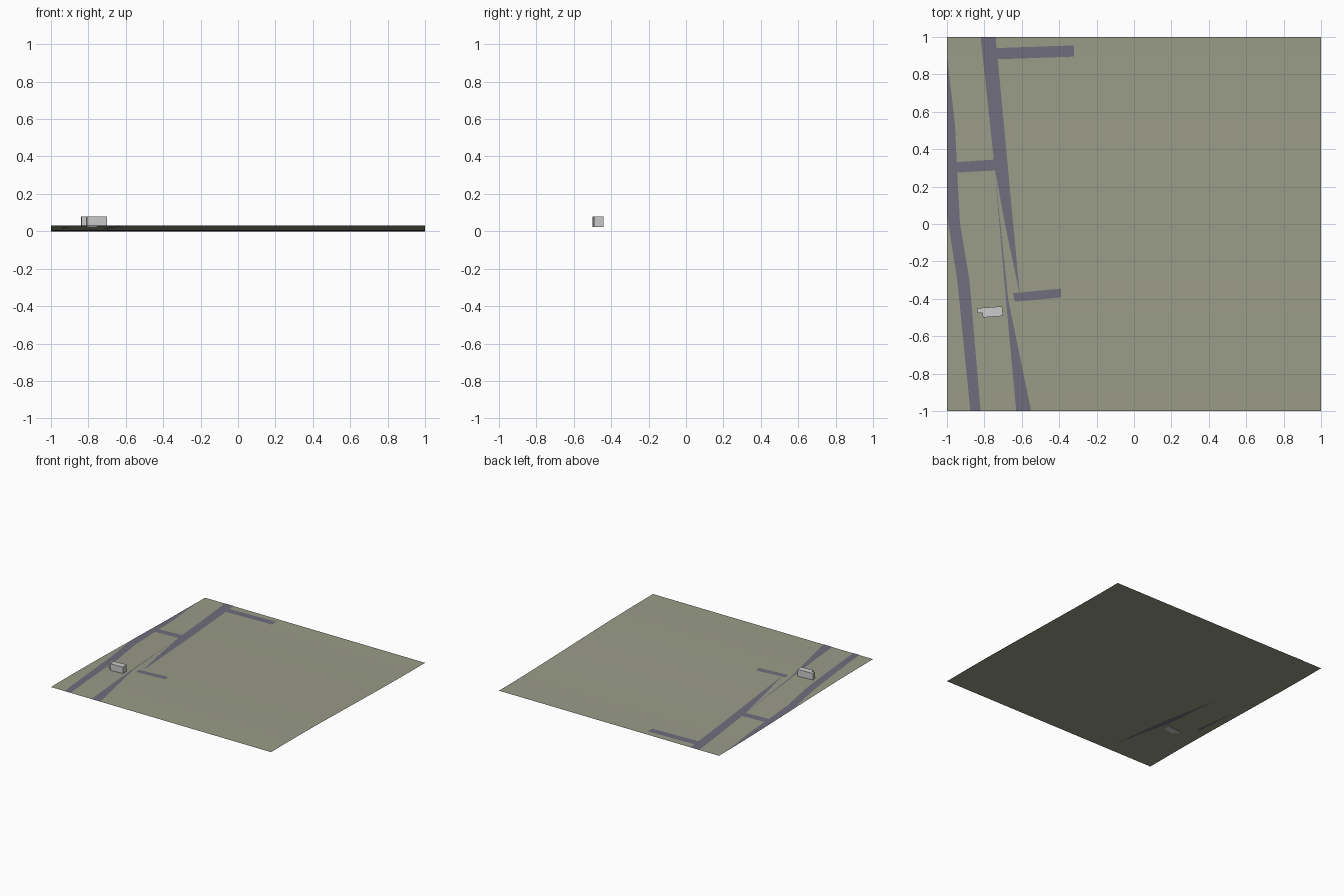
import bpy
import bmesh

cube = bpy.data.objects.get("Cube")
if cube:
    bpy.data.objects.remove(cube, do_unlink=True)


def material(name, colour):
    mat = bpy.data.materials.new(name)
    mat.use_nodes = True
    mat.diffuse_color = (*colour, 1)
    mat.node_tree.nodes["Principled BSDF"].inputs["Base Color"].default_value = (*colour, 1)
    return mat


GRASS = material("dull olive ground", (0.32, 0.33, 0.245))
ASPHALT = material("violet grey asphalt", (0.163, 0.155, 0.205))
CONCRETE = material("light grey concrete", (0.6, 0.6, 0.6))

ROWS = 20
LIFT = 0.0015


def slope(y):
    """Height of the gentle hillside, falling from front to back."""
    t = min(max((y + 0.85) / 1.8, 0), 1)
    return 0.03 * (1 - t * t * (3 - 2 * t))


def finish(name, bm, mat):
    mesh = bpy.data.meshes.new(name)
    bm.to_mesh(mesh)
    bm.free()
    mesh.materials.append(mat)
    obj = bpy.data.objects.new(name, mesh)
    bpy.context.collection.objects.link(obj)
    return obj


def drape(name, outline, mat, lift):
    """Lay a flat outline over the hillside, folded along its rows."""
    bm = bmesh.new()
    face = bm.faces.new([bm.verts.new((x, y, 0)) for x, y in outline])
    face.normal_update()
    if face.normal.z < 0:
        face.normal_flip()
    bmesh.ops.triangulate(bm, faces=[face])
    for i in range(1, ROWS):
        bmesh.ops.bisect_plane(bm, geom=bm.verts[:] + bm.edges[:] + bm.faces[:],
                               plane_co=(0, -1 + 2 * i / ROWS, 0), plane_no=(0, 1, 0))
    for v in bm.verts:
        # Stay on the straight span between neighbouring rows
        row = min(int((v.co.y + 1) * ROWS / 2 + 1e-4), ROWS - 1)
        y0 = -1 + 2 * row / ROWS
        f = (v.co.y - y0) * ROWS / 2
        v.co.z = slope(y0) * (1 - f) + slope(y0 + 2 / ROWS) * f + lift
    return finish(name, bm, mat)


# Hillside
ground = drape("ground", [(-1, -1), (1, -1), (1, 1), (-1, 1)], GRASS, 0)
for poly in ground.data.polygons:
    poly.use_smooth = True

# Roads lying on the ground
roads = {
    "main_road_back": [(-0.82, 1), (-0.745, 0.3), (-0.69, 0), (-0.61, -0.38), (-0.74, 1)],
    "main_road_middle": [(-0.745, 0.3), (-0.685, -0.4), (-0.673, -0.4)],
    "main_road_front": [(-0.685, -0.4), (-0.63, -1), (-0.55, -1), (-0.673, -0.4)],
    "outer_road": [(-1, 0.9), (-1, 0.05), (-0.945, -0.3), (-0.875, -1), (-0.82, -1),
                   (-0.88, -0.3), (-0.93, 0), (-0.945, 0.27), (-0.957, 0.53)],
    "back_side_road": [(-0.75, 0.88), (-0.32, 0.895), (-0.32, 0.955), (-0.75, 0.94)],
    "link_road": [(-0.95, 0.275), (-0.74, 0.286), (-0.74, 0.345), (-0.957, 0.33)],
    "front_side_road": [(-0.636, -0.415), (-0.39, -0.393), (-0.39, -0.345), (-0.647, -0.37)],
}
for name, outline in roads.items():
    drape(name, outline, ASPHALT, LIFT)

# Stretches of road that dip under the ground
sunken = {
    "sunken_main_road": [(-0.72, 0.1), (-0.685, -0.4), (-0.57, -0.93), (-0.635, -0.4)],
    "sunken_outer_road": [(-0.947, 0.05), (-0.93, -0.35), (-0.9, -0.32)],
}
for name, outline in sunken.items():
    drape(name, outline, ASPHALT, -LIFT)

# Building with a stepped corner, its base just through the ground
bm = bmesh.new()
plan = [(-0.84, -0.45), (-0.837, -0.477), (-0.81, -0.475),
        (-0.808, -0.5), (-0.70, -0.492), (-0.705, -0.44)]
base = bm.faces.new([bm.verts.new((x, y, 0.024)) for x, y in plan])
top = bmesh.ops.extrude_face_region(bm, geom=[base], use_keep_orig=True)
for item in top["geom"]:
    if isinstance(item, bmesh.types.BMVert):
        item.co.z = 0.08
bmesh.ops.recalc_face_normals(bm, faces=bm.faces[:])
finish("building", bm, CONCRETE)
